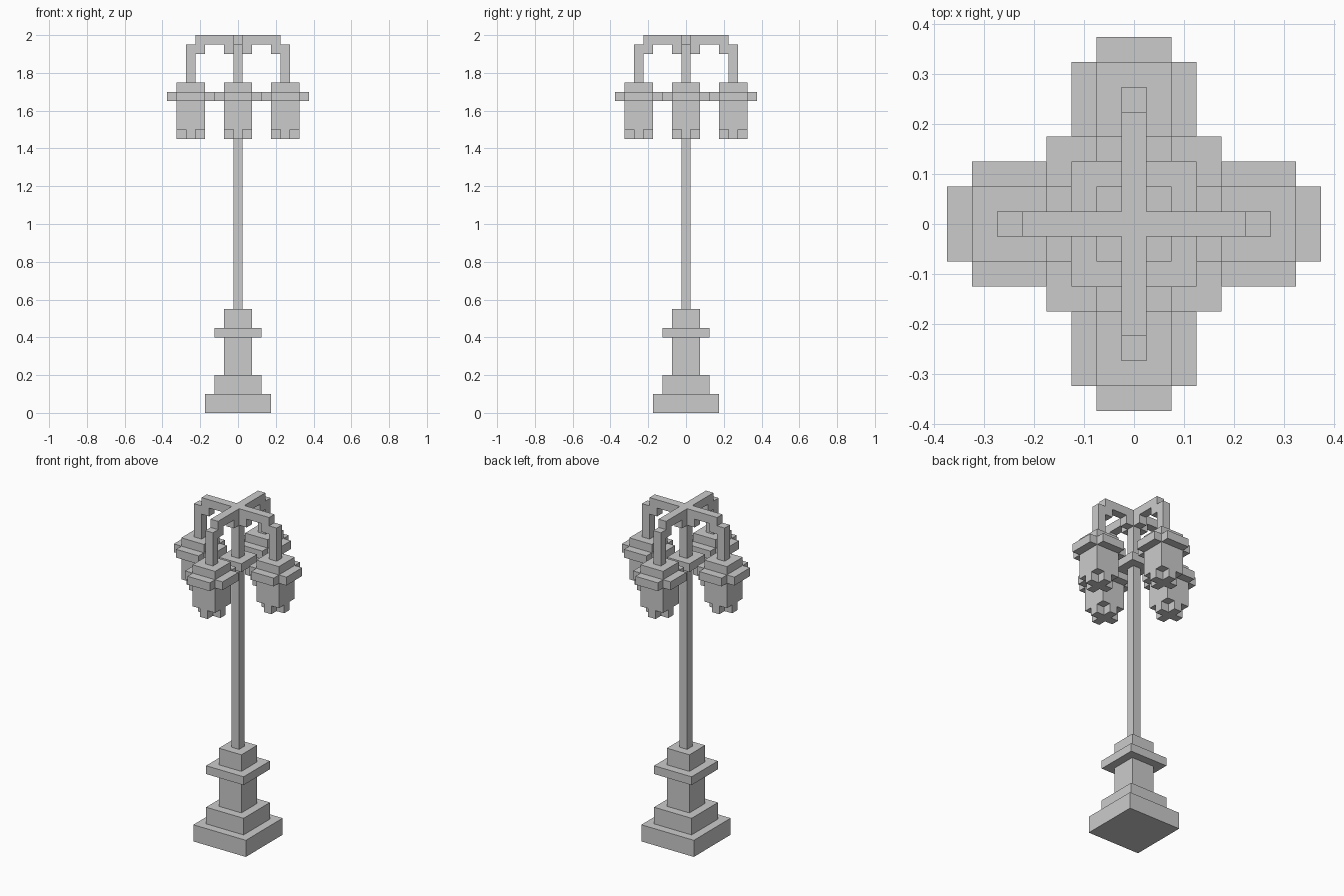
import bpy, bmesh
from math import pi
from mathutils import Matrix

if "Cube" in bpy.data.objects:
    bpy.data.objects.remove(bpy.data.objects["Cube"])

U = 0.05  # block size


def prism(bm, outline, z0, z1):
    """Extrude a flat outline (in metres) from z0 to z1."""
    face = bm.faces.new([bm.verts.new((x, y, z0)) for x, y in outline])
    new = bmesh.ops.extrude_face_region(bm, geom=[face])["geom"]
    verts = [v for v in new if isinstance(v, bmesh.types.BMVert)]
    bmesh.ops.translate(bm, verts=verts, vec=(0, 0, z1 - z0))


def finish(bm, name, matrix=Matrix()):
    bmesh.ops.transform(bm, matrix=matrix, verts=bm.verts)
    bmesh.ops.recalc_face_normals(bm, faces=bm.faces)
    mesh = bpy.data.meshes.new(name)
    bm.to_mesh(mesh)
    bm.free()
    obj = bpy.data.objects.new(name, mesh)
    bpy.context.collection.objects.link(obj)


def square(h):
    return [(-h, -h), (h, -h), (h, h), (-h, h)]


def notched(h, n):
    """Square of half size h with corners cut in to n."""
    return [(-n, -h), (n, -h), (n, -n), (h, -n), (h, n), (n, n),
            (n, h), (-n, h), (-n, n), (-h, n), (-h, -n), (-n, -n)]


def stack(name, layers, matrix=Matrix()):
    bm = bmesh.new()
    for outline, z0, z1 in layers:
        prism(bm, outline, z0, z1)
    finish(bm, name, matrix)


# Stepped pedestal
stack("pedestal", [(square(0.175), 0, 0.1), (square(0.125), 0.1, 0.2),
                   (square(0.075), 0.2, 0.4), (square(0.125), 0.4, 0.45),
                   (square(0.075), 0.45, 0.55)])

# Pole and its collar
stack("pole", [(square(0.025), 0.55, 2.0)])
stack("pole_collar", [(square(0.075), 1.65, 1.7)])

# Hooked arm side profile (x, z)
arm = [(0.025, 2.0), (0.225, 2.0), (0.225, 1.95), (0.275, 1.95),
       (0.275, 1.75), (0.225, 1.75), (0.225, 1.9), (0.175, 1.9),
       (0.175, 1.95), (0.075, 1.95), (0.075, 1.9), (0.025, 1.9)]

# Lantern: plus-shaped foot, body, wide rim, cap
lantern = [(notched(0.075, 0.025), 1.45, 1.5), (square(0.075), 1.5, 1.65),
           (notched(0.125, 0.075), 1.65, 1.7), (square(0.075), 1.7, 1.75)]

# Four arms and lanterns around the pole
for i, side in enumerate(("right", "back", "left", "front")):
    turn = Matrix.Rotation(i * pi / 2, 4, 'Z')
    bm = bmesh.new()
    prism(bm, arm, -U / 2, U / 2)
    finish(bm, side + "_arm", turn @ Matrix.Rotation(pi / 2, 4, 'X'))
    stack(side + "_lantern", lantern, turn @ Matrix.Translation((0.25, 0, 0)))
